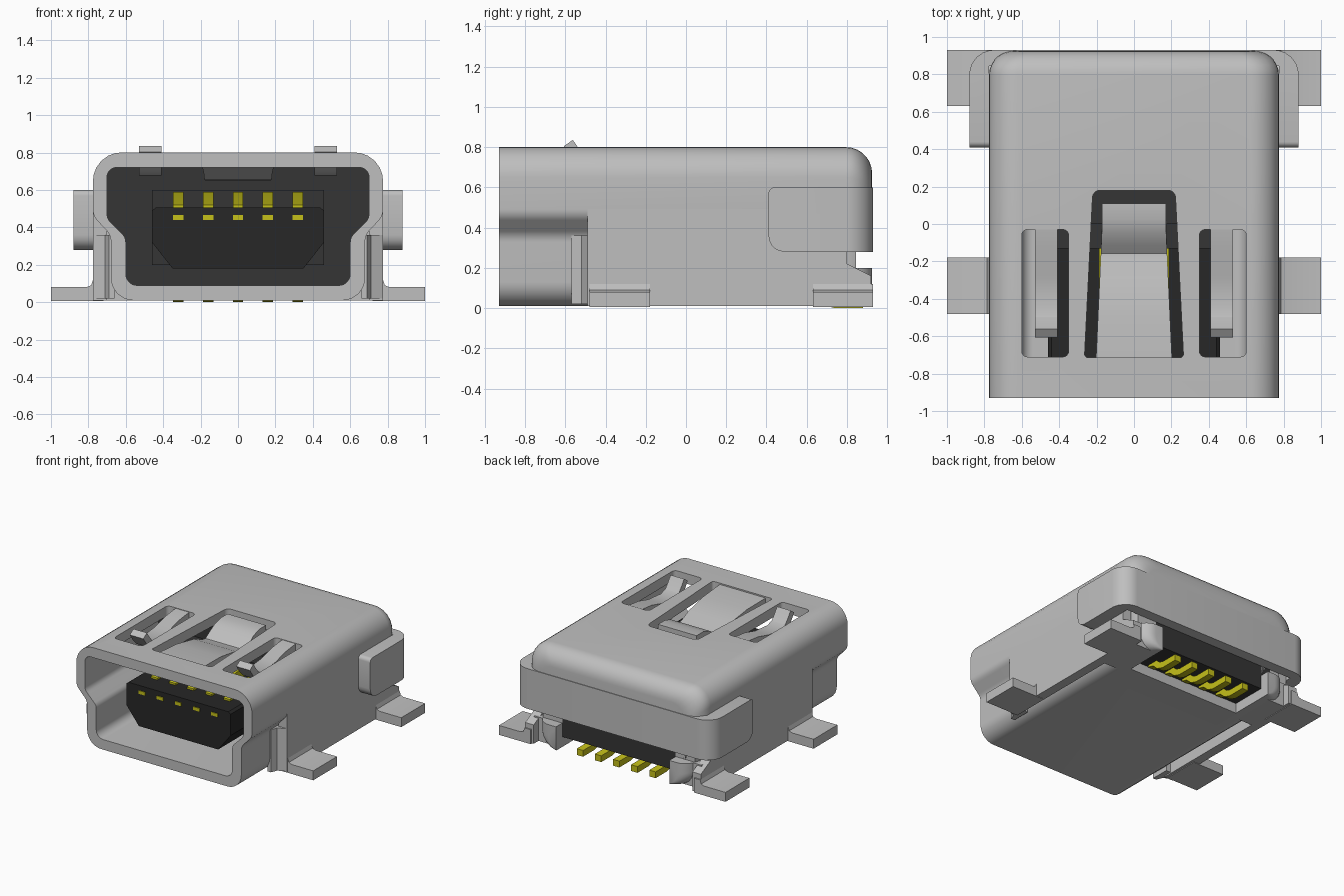
import bpy, bmesh, math
from mathutils import Vector

cube = bpy.data.objects.get("Cube")
if cube:
    bpy.data.objects.remove(cube, do_unlink=True)


def material(name, r, g, b):
    m = bpy.data.materials.new(name)
    m.use_nodes = True
    m.diffuse_color = (r, g, b, 1)
    m.node_tree.nodes["Principled BSDF"].inputs["Base Color"].default_value = (r, g, b, 1)
    return m


METAL = material("light grey metal", 0.52, 0.52, 0.52)
DARK = material("dark grey plastic", 0.035, 0.035, 0.035)
BLACK = material("black plastic", 0.02, 0.02, 0.02)
GOLD = material("yellow contact", 0.56, 0.53, 0.01)


def finish(name, bm, mat):
    bmesh.ops.recalc_face_normals(bm, faces=bm.faces)
    mesh = bpy.data.meshes.new(name)
    bm.to_mesh(mesh)
    bm.free()
    mesh.materials.append(mat)
    obj = bpy.data.objects.new(name, mesh)
    bpy.context.collection.objects.link(obj)
    return obj


def loft(name, rings, mat):
    """Join equal rings of points into a closed solid."""
    bm = bmesh.new()
    rows = [[bm.verts.new(p) for p in ring] for ring in rings]
    n = len(rows[0])
    for a, b in zip(rows, rows[1:]):
        for i in range(n):
            j = (i + 1) % n
            bm.faces.new((a[i], a[j], b[j], b[i]))
    bm.faces.new(rows[0])
    bm.faces.new(rows[-1])
    return finish(name, bm, mat)


def prism(name, pts, axis, lo, hi, mat):
    """Extrude a flat outline along one axis."""
    place = {"x": lambda p, t: (t, p[0], p[1]),
             "y": lambda p, t: (p[0], t, p[1]),
             "z": lambda p, t: (p[0], p[1], t)}[axis]
    return loft(name, [[place(p, t) for p in pts] for t in (lo, hi)], mat)


def box(name, x0, x1, y0, y1, z0, z1, mat):
    return prism(name, [(x0, y0), (x1, y0), (x1, y1), (x0, y1)], "z", z0, z1, mat)


def rounded(corners, steps=6):
    """Outline with each (x, y, radius) corner rounded."""
    out = []
    for i, (x, y, r) in enumerate(corners):
        p = Vector((x, y))
        a = (Vector(corners[i - 1][:2]) - p).normalized()
        b = (Vector(corners[(i + 1) % len(corners)][:2]) - p).normalized()
        if r == 0:
            out.append(p)
            continue
        half = a.angle(b) / 2
        centre = p + (a + b).normalized() * (r / math.sin(half))
        start = p + a * (r / math.tan(half)) - centre
        end = p + b * (r / math.tan(half)) - centre
        for k in range(steps + 1):
            t = k / steps
            out.append(centre + start.lerp(end, t).normalized() * r)
    return out


def mirrored(half):
    return half + [(-x, y, r) for x, y, r in reversed(half)]


def strip(name, path, thick, x0, x1, mat):
    """Bent sheet following a (y, z) path."""
    pts = [Vector(p) for p in path]
    upper, lower = [], []
    for i, p in enumerate(pts):
        d = (pts[min(i + 1, len(pts) - 1)] - pts[max(i - 1, 0)]).normalized()
        n = Vector((-d.y, d.x)) * thick / 2
        upper.append(p + n)
        lower.append(p - n)
    return prism(name, upper + lower[::-1], "x", x0, x1, mat)


def cut(obj, cutter):
    cutter.hide_render = True
    mod = obj.modifiers.new("cut", "BOOLEAN")
    mod.object = cutter
    mod.operation = "DIFFERENCE"
    mod.solver = "EXACT"
    bpy.context.view_layer.objects.active = obj
    bpy.ops.object.modifier_apply(modifier=mod.name)
    bpy.data.objects.remove(cutter, do_unlink=True)


# Shell: D-shaped tube with rounded closed back
outer = rounded(mirrored([(0.68, 0.01, 0.12), (0.68, 0.36, 0.08), (0.775, 0.46, 0.08), (0.775, 0.8, 0.15)]))
inner = rounded(mirrored([(0.6, 0.09, 0.06), (0.6, 0.345, 0.06), (0.7, 0.445, 0.06), (0.7, 0.72, 0.05)]))


def shell_ring(y, d):
    sx, sz = 1 - d / 0.775, 1 - d / 0.79
    return [(p.x * sx, y, 0.01 + (p.y - 0.01) * sz) for p in outer]


R = 0.13
rings = [shell_ring(-0.93, 0)]
for k in range(8):
    a = math.radians(90 * k / 7)
    rings.append(shell_ring(0.925 - R + R * math.sin(a), R * (1 - math.cos(a))))
shell = loft("shell", rings, METAL)
cut(shell, prism("cavity", inner, "y", -1.1, 0.84, METAL))
cut(shell, box("rear_opening", -0.5, 0.5, 0.56, 1.1, -0.1, 0.28, METAL))
cut(shell, box("rear_notch", -0.9, 0.9, 0.845, 1.1, 0.2, 0.28, METAL))

# Spring windows in the top
cut(shell, prism("centre_window", rounded([(-0.265, -0.715, 0.02), (0.265, -0.715, 0.02),
                 (0.22, 0.18, 0.04), (-0.22, 0.18, 0.04)]), "z", 0.6, 1, METAL))
for s in (-1, 1):
    cut(shell, prism("side_window", rounded([(s * 0.35, -0.71, 0.03), (s * 0.6, -0.71, 0.03),
                     (s * 0.6, -0.03, 0.03), (s * 0.35, -0.03, 0.03)]), "z", 0.6, 1, METAL))

# Centre spring, widening towards its root
spring = strip("centre_spring", [(-0.73, 0.765), (-0.5, 0.755), (-0.3, 0.72), (-0.2, 0.68), (-0.15, 0.675),
               (-0.1, 0.71), (-0.04, 0.75), (0.03, 0.77), (0.11, 0.77)], 0.05, -0.17, 0.17, METAL)
for v in spring.data.vertices:
    v.co.x *= 1 + max(0, -v.co.y) * 0.27

for s, side in ((-1, "right"), (1, "left")):
    def span(a, b):
        return sorted((s * a, s * b))

    # Side springs
    strip(side + "_spring", [(-0.02, 0.77), (-0.15, 0.755), (-0.28, 0.72), (-0.44, 0.705),
          (-0.51, 0.725), (-0.55, 0.77), (-0.585, 0.82)], 0.055, *span(0.41, 0.53), METAL)

    # Side skirt, its front flare and rear post
    prism(side + "_skirt", [(-0.49, 0.01), (0.92, 0.01), (0.92, 0.16), (0.8, 0.22), (0.8, 0.5), (-0.49, 0.5)],
          "x", *span(0.7, 0.775), METAL)
    prism(side + "_flare", [(s * 0.66, -0.57), (s * 0.69, -0.57), (s * 0.71, -0.52), (s * 0.775, -0.49),
          (s * 0.72, -0.42), (s * 0.66, -0.42)], "z", 0.02, 0.36, METAL)
    box(side + "_post", *span(0.5, 0.74), 0.5, 0.86, 0.01, 0.2, METAL)

    # Solder feet
    foot = [(s * x, z) for x, z in ((0.72, 0.005), (1, 0.005), (1, 0.08), (0.81, 0.08),
                                    (0.785, 0.09), (0.775, 0.12), (0.72, 0.12))]
    prism(side + "_front_foot", foot, "y", -0.48, -0.18, METAL)
    prism(side + "_rear_foot", foot, "y", 0.63, 0.93, METAL)

# Rear cover wrapping around both sides
cover = prism("rear_cover", rounded(mirrored([(0.775, 0.845, 0), (0.775, 0.41, 0), (0.88, 0.41, 0),
              (0.88, 0.93, 0.13)])), "z", 0.28, 0.6, METAL)
bm = bmesh.new()
bm.from_mesh(cover.data)
low = [e for e in bm.edges if all(abs(v.co.y - 0.41) < 0.001 for v in e.verts)
       and abs(e.verts[0].co.z - e.verts[1].co.z) < 0.001]
for height, radius in ((0.28, 0.08), (0.6, 0.03)):
    edges = [e for e in low if e.is_valid and abs(e.verts[0].co.z - height) < 0.001]
    bmesh.ops.bevel(bm, geom=edges, offset=radius, segments=5, profile=0.5, affect="EDGES")
bm.to_mesh(cover.data)
bm.free()

# Plastic housing and plug tongue
prism("housing", inner, "y", 0, 0.845, DARK)
box("housing_ledge", -0.46, 0.46, -0.13, 0.02, 0.2, 0.6, DARK)
prism("tongue", [(-0.35, 0.18), (0.35, 0.18), (0.46, 0.32), (0.46, 0.49), (0.44, 0.505),
      (-0.44, 0.505), (-0.46, 0.49), (-0.46, 0.32)], "y", -0.75, 0.02, BLACK)

# Five contacts: tip, spring ramp and solder pin
for i in range(5):
    x = (i - 2) * 0.16
    a, b = x - 0.028, x + 0.028
    box("contact_tip", a, b, -0.756, -0.74, 0.44, 0.466, GOLD)
    prism("contact_ramp", [(-0.6, 0.5), (-0.13, 0.5), (-0.13, 0.59), (-0.2, 0.59), (-0.6, 0.52)], "x", a, b, GOLD)
    strip("solder_pin", [(0.58, 0.1), (0.64, 0.085), (0.69, 0.04), (0.74, 0.025), (0.88, 0.025)], 0.05, a, b, GOLD)

# Smooth curved surfaces, keep edges sharp
bpy.ops.object.select_all(action="DESELECT")
for obj in bpy.context.collection.objects:
    if obj.type == "MESH":
        obj.select_set(True)
        bpy.context.view_layer.objects.active = obj
bpy.ops.object.shade_smooth_by_angle(angle=math.radians(32))
